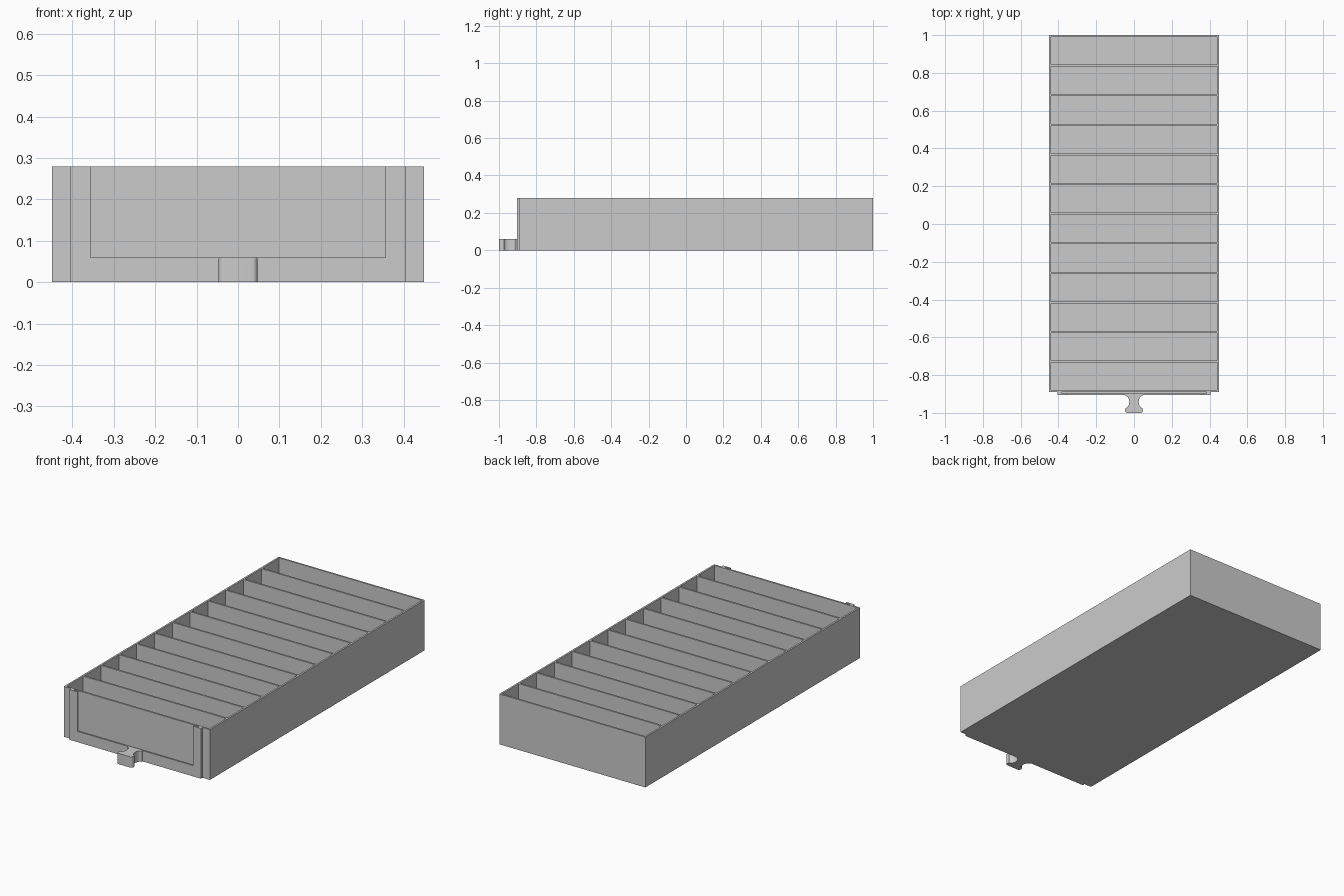
import bpy, bmesh, math

if "Cube" in bpy.data.objects:
    bpy.data.objects.remove(bpy.data.objects["Cube"], do_unlink=True)

# Single flat colour
grey = bpy.data.materials.new("plain grey")
grey.use_nodes = True
colour = (0.6, 0.6, 0.6, 1)
grey.diffuse_color = colour
grey.node_tree.nodes["Principled BSDF"].inputs["Base Color"].default_value = colour

WIDTH, HEIGHT = 0.9, 0.28
FRONT, BACK = -0.89, 1.0
WALL = 0.01
DIVISIONS = 12


def finish(name, bm):
    bmesh.ops.recalc_face_normals(bm, faces=bm.faces)
    mesh = bpy.data.meshes.new(name)
    bm.to_mesh(mesh)
    bm.free()
    mesh.materials.append(grey)
    obj = bpy.data.objects.new(name, mesh)
    bpy.context.collection.objects.link(obj)
    return obj


def box(x0, x1, y0, y1, z0, z1):
    bm = bmesh.new()
    bmesh.ops.create_cube(bm, size=1)
    for v in bm.verts:
        v.co.x = x1 if v.co.x > 0 else x0
        v.co.y = y1 if v.co.y > 0 else y0
        v.co.z = z1 if v.co.z > 0 else z0
    return bm


def prism(name, points, offset):
    """Extrude a flat outline along an offset vector."""
    bm = bmesh.new()
    face = bm.faces.new([bm.verts.new(p) for p in points])
    new = bmesh.ops.extrude_face_region(bm, geom=[face], use_keep_orig=True)["geom"]
    bmesh.ops.translate(bm, vec=offset, verts=[g for g in new if isinstance(g, bmesh.types.BMVert)])
    return finish(name, bm)


# Open tray: inset the top and sink it to the floor
bm = box(-WIDTH / 2, WIDTH / 2, FRONT, BACK, 0, HEIGHT)
bm.faces.ensure_lookup_table()
top = max(bm.faces, key=lambda f: f.calc_center_median().z)
bmesh.ops.inset_region(bm, faces=[top], thickness=WALL, use_even_offset=True)
sunk = bmesh.ops.extrude_face_region(bm, geom=[top])["geom"]
bmesh.ops.delete(bm, geom=[top], context="FACES_ONLY")
for g in sunk:
    if isinstance(g, bmesh.types.BMVert):
        g.co.z = WALL
finish("tray", bm)

# Evenly spaced dividers
pitch = (BACK - FRONT - WALL) / DIVISIONS
inner = WIDTH / 2 - WALL
for i in range(1, DIVISIONS):
    y = FRONT + i * pitch
    finish(f"divider_{i}", box(-inner, inner, y, y + WALL, WALL, HEIGHT))


# Label holder: a U-shaped spacer behind a U-shaped lip, leaving a slot
def u_frame(name, half_opening, base, y, depth):
    half = 0.405
    right = [(half_opening, base), (half_opening, HEIGHT), (half, HEIGHT), (half, 0)]
    outline = right + [(-x, z) for x, z in reversed(right)]
    prism(name, [(x, y, z) for x, z in outline], (0, -depth, 0))


u_frame("label_spacer", 0.385, 0.035, FRONT, 0.007)
u_frame("label_lip", 0.357, 0.06, FRONT - 0.007, 0.007)

# Pull handle with a concave waist and rounded front corners
lip_y = FRONT - 0.014
side = []
for i in range(13):
    a = math.pi * i / 12
    side.append((0.045 - 0.02 * math.sin(a), lip_y - 0.038 + 0.032 * math.cos(a)))
side = [(0.045, lip_y)] + side
for i in range(7):
    a = math.pi / 2 * i / 6
    side.append((0.035 + 0.012 * math.cos(a), -0.988 - 0.012 * math.sin(a)))
outline = side + [(-x, y) for x, y in reversed(side)]
handle = prism("pull_handle", [(x, y, 0) for x, y in outline], (0, 0, 0.06))
bpy.context.view_layer.objects.active = handle
handle.select_set(True)
bpy.ops.object.shade_smooth_by_angle(angle=math.radians(30))
handle.select_set(False)
